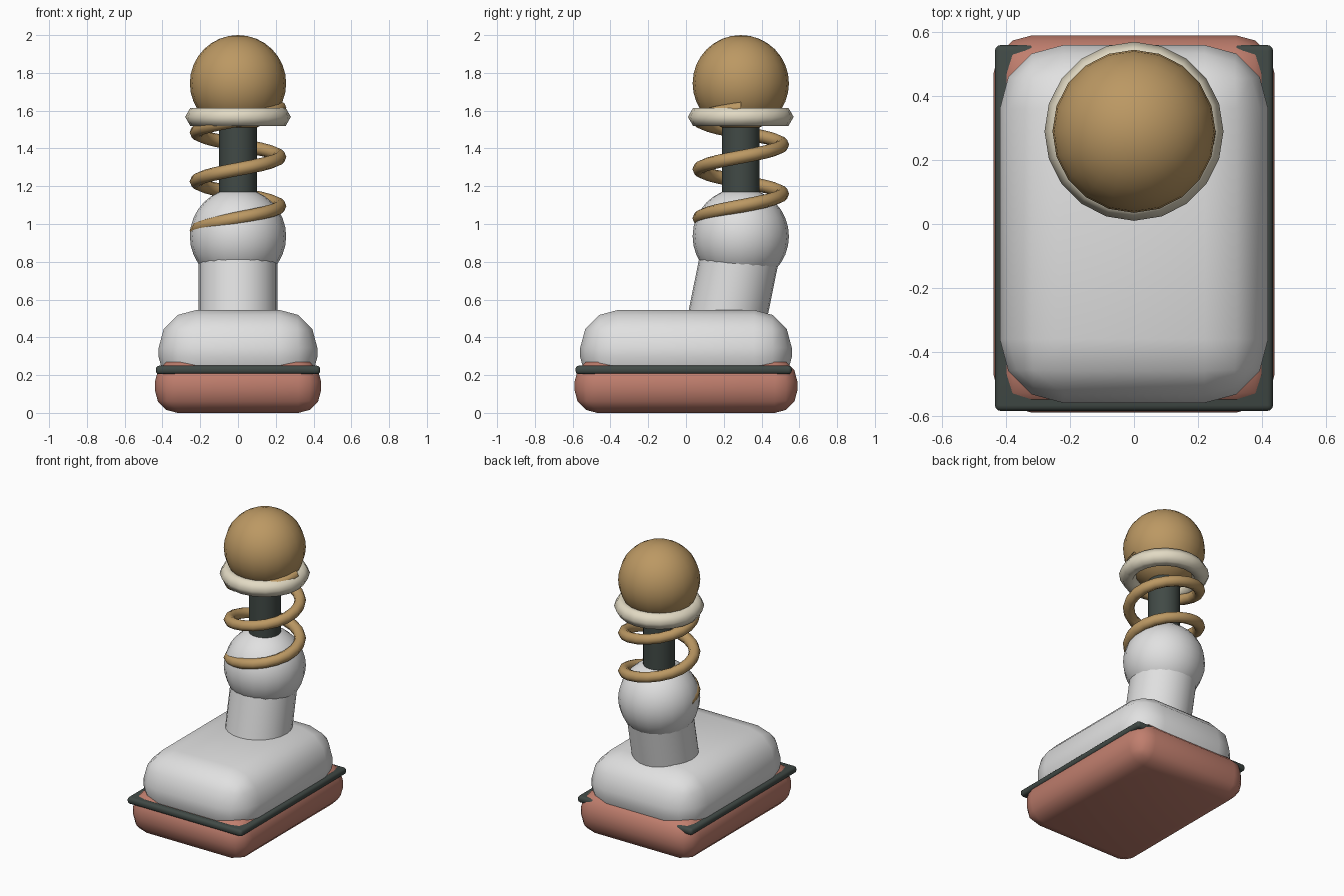
import bpy, bmesh, math
from mathutils import Matrix, Vector

if "Cube" in bpy.data.objects:
    bpy.data.objects.remove(bpy.data.objects["Cube"])


def material(name, rgb):
    m = bpy.data.materials.new(name)
    m.diffuse_color = (*rgb, 1)
    m.use_nodes = True
    m.node_tree.nodes["Principled BSDF"].inputs["Base Color"].default_value = m.diffuse_color
    return m


RED = material("brick red", (0.53, 0.21, 0.155))
WHITE = material("white", (0.75, 0.75, 0.75))
DARK = material("dark green grey", (0.053, 0.068, 0.061))
GOLD = material("gold tan", (0.50, 0.315, 0.125))
CREAM = material("cream", (0.76, 0.70, 0.55))
AXIS_Y = 0.29  # y of the upright stack


def finish(bm, name, mat, angle=45):
    bmesh.ops.recalc_face_normals(bm, faces=bm.faces)
    me = bpy.data.meshes.new(name)
    bm.to_mesh(me)
    bm.free()
    me.materials.append(mat)
    ob = bpy.data.objects.new(name, me)
    bpy.context.collection.objects.link(ob)
    bpy.ops.object.select_all(action='DESELECT')
    ob.select_set(True)
    bpy.context.view_layer.objects.active = ob
    bpy.ops.object.shade_smooth_by_angle(angle=math.radians(angle))
    return ob


def rounded_box(name, mat, x, y0, y1, z0, z1, r, segs):
    bm = bmesh.new()
    bmesh.ops.create_cube(bm, size=1)
    for v in bm.verts:
        v.co = Vector((v.co.x * 2 * x, (y0 + y1) / 2 + v.co.y * (y1 - y0),
                       (z0 + z1) / 2 + v.co.z * (z1 - z0)))
    bmesh.ops.bevel(bm, geom=bm.edges[:], offset=r, segments=segs,
                    profile=0.5, affect='EDGES')
    return finish(bm, name, mat)


def cylinder(name, mat, r, height, matrix, sides):
    bm = bmesh.new()
    bmesh.ops.create_cone(bm, cap_ends=True, segments=sides, radius1=r, radius2=r,
                          depth=height, matrix=matrix)
    return finish(bm, name, mat)


def ball(name, mat, r, z):
    bm = bmesh.new()
    bmesh.ops.create_uvsphere(bm, u_segments=20, v_segments=16, radius=r,
                              matrix=Matrix.Translation((0, AXIS_Y, z)))
    return finish(bm, name, mat)


def tube(name, mat, major, minor, sides, steps, turns, start, z0, z1, closed):
    """Sweep a round section around the upright axis, rising from z0 to z1."""
    bm = bmesh.new()
    rings = []
    for i in range(steps if closed else steps + 1):
        t = i / steps
        a = start + t * turns * 2 * math.pi
        ring = []
        for j in range(sides):
            b = 2 * math.pi * j / sides
            r = major + minor * math.cos(b)
            ring.append(bm.verts.new((r * math.cos(a), AXIS_Y + r * math.sin(a),
                                      z0 + (z1 - z0) * t + minor * math.sin(b))))
        rings.append(ring)
    pairs = list(zip(rings, rings[1:]))
    if closed:
        pairs.append((rings[-1], rings[0]))
    else:
        bm.faces.new(rings[0])
        bm.faces.new(rings[-1])
    for p, q in pairs:
        for j in range(sides):
            k = (j + 1) % sides
            bm.faces.new((p[j], q[j], q[k], p[k]))
    return finish(bm, name, mat, 65)


# Foot: rounded sole, trim slab, rounded upper
rounded_box("sole", RED, 0.44, -0.59, 0.59, 0, 0.285, 0.12, 3)
rounded_box("trim", DARK, 0.435, -0.585, 0.56, 0.205, 0.25, 0.018, 3)
rounded_box("foot_upper", WHITE, 0.42, -0.56, 0.56, 0.095, 0.545, 0.2, 3)

# Leaning ankle and joint ball
lean = Matrix.Translation((0, 0.25, 0.66)) @ Matrix.Rotation(-0.2, 4, 'X')
cylinder("ankle", WHITE, 0.208, 0.42, lean, 24)
ball("joint_ball", WHITE, 0.255, 0.935)

# Piston, spring, collar and top ball
cylinder("piston", DARK, 0.1, 0.6, Matrix.Translation((0, AXIS_Y, 1.3)), 24)
tube("spring", GOLD, 0.22, 0.036, 8, 50, 2.5, math.pi, 0.965, 1.615, False)
tube("collar", CREAM, 0.225, 0.055, 6, 20, 1, 0, 1.567, 1.567, True)
ball("top_ball", GOLD, 0.255, 1.745)
